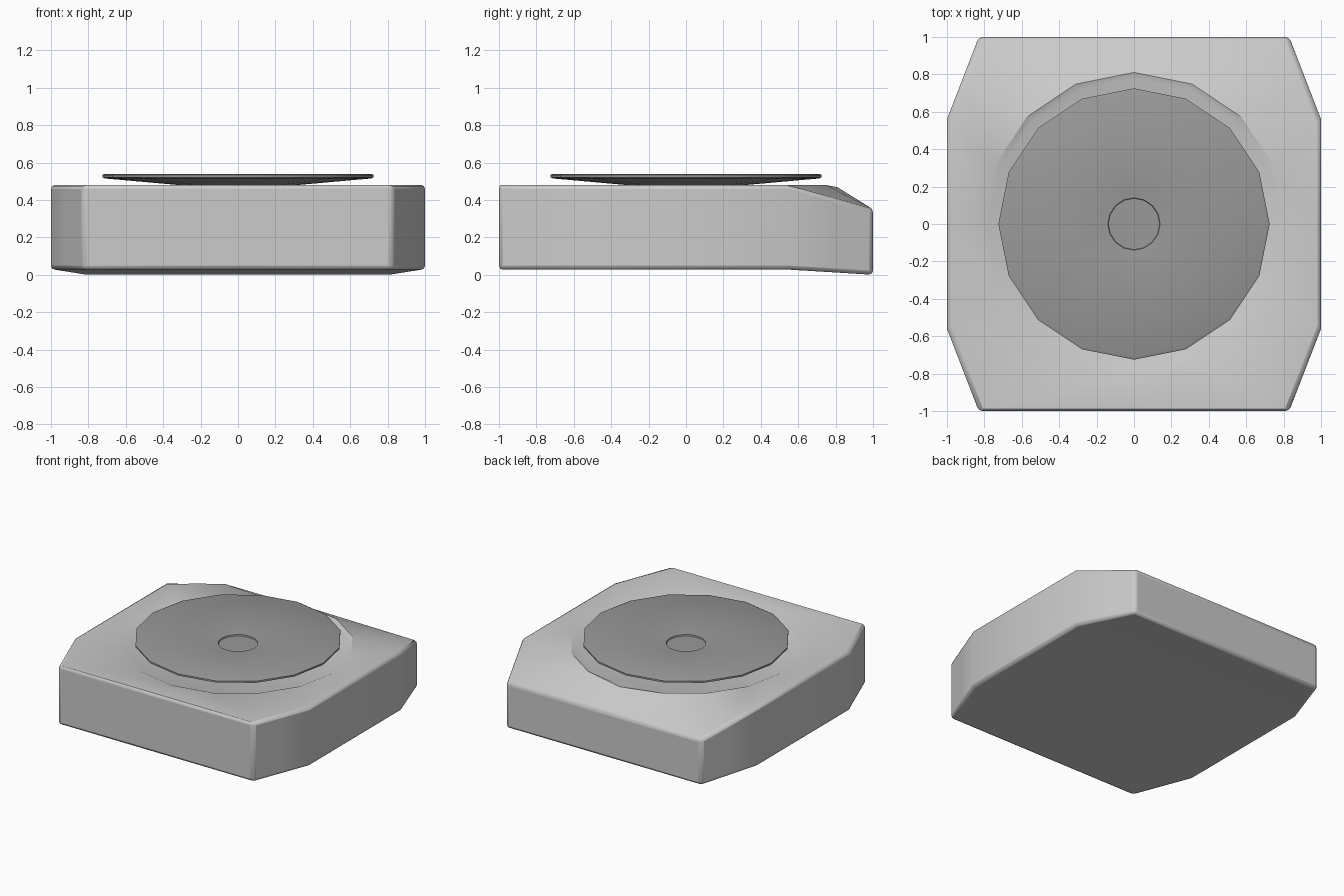
import bpy, bmesh, math

if "Cube" in bpy.data.objects:
    bpy.data.objects.remove(bpy.data.objects["Cube"])

SIDES = 16


def finish(name, bm, angle, grey):
    bmesh.ops.recalc_face_normals(bm, faces=bm.faces[:])
    mesh = bpy.data.meshes.new(name)
    bm.to_mesh(mesh)
    bm.free()
    mat = bpy.data.materials.new(name + "_grey")
    mat.diffuse_color = (grey, grey, grey, 1)
    mat.use_nodes = True
    mat.node_tree.nodes["Principled BSDF"].inputs["Base Color"].default_value = mat.diffuse_color
    mesh.materials.append(mat)
    obj = bpy.data.objects.new(name, mesh)
    bpy.context.collection.objects.link(obj)
    bpy.ops.object.select_all(action='DESELECT')
    obj.select_set(True)
    bpy.context.view_layer.objects.active = obj
    bpy.ops.object.shade_smooth_by_angle(angle=math.radians(angle))
    return obj


def bridge(bm, a, b):
    n = len(a)
    for i in range(n):
        j = (i + 1) % n
        bm.faces.new((a[i], a[j], b[j], b[i]))


def circle(bm, r, z):
    return [bm.verts.new((r * math.cos(2 * math.pi * i / SIDES),
                          r * math.sin(2 * math.pi * i / SIDES), z)) for i in range(SIDES)]


# Base: chamfered block whose back edge slopes down, with a round recess on top
quarter = [(1, 0), (1, 0.56), (0.915, 0.78), (0.83, 1), (0, 1)]
half = quarter + [(-x, y) for x, y in quarter[-2::-1]]
plan = half + [(x, -y) for x, y in half[-2:0:-1]]


def slope(y):
    return max(0, (y - 0.56) / 0.44)


bm = bmesh.new()
bottom = [bm.verts.new((x, y, 0.027 * (1 - slope(y)))) for x, y in plan]
top = [bm.verts.new((x, y, 0.48 - 0.13 * slope(y))) for x, y in plan]
rim = circle(bm, 0.81, 0.48)
rim[SIDES // 4].co.z = 0.468
floor = circle(bm, 0.775, 0.464)
bridge(bm, bottom, top)
bridge(bm, top, rim)
bridge(bm, rim, floor)
bm.faces.new(floor)
bm.faces.new(bottom[1:8])                    # sloped underside at the back
bm.faces.new(bottom[7:] + bottom[:2])        # flat underside
base = finish("base", bm, 30, 0.56)
bevel = base.modifiers.new("rounded_edges", 'BEVEL')
bevel.width = 0.022
bevel.segments = 2
bevel.limit_method = 'ANGLE'
bevel.angle_limit = math.radians(50)

# Dish: shallow conical disc with a small central recess, on a short stem
profile = [(0.15, 0.455), (0.15, 0.465), (0.712, 0.515), (0.725, 0.521), (0.725, 0.534),
           (0.712, 0.54), (0.14, 0.495), (0.137, 0.485)]
bm = bmesh.new()
rings = [circle(bm, r, z) for r, z in profile]
for a, b in zip(rings, rings[1:]):
    bridge(bm, a, b)
bm.faces.new(rings[0])
bm.faces.new(rings[-1])
finish("dish", bm, 30, 0.32)
